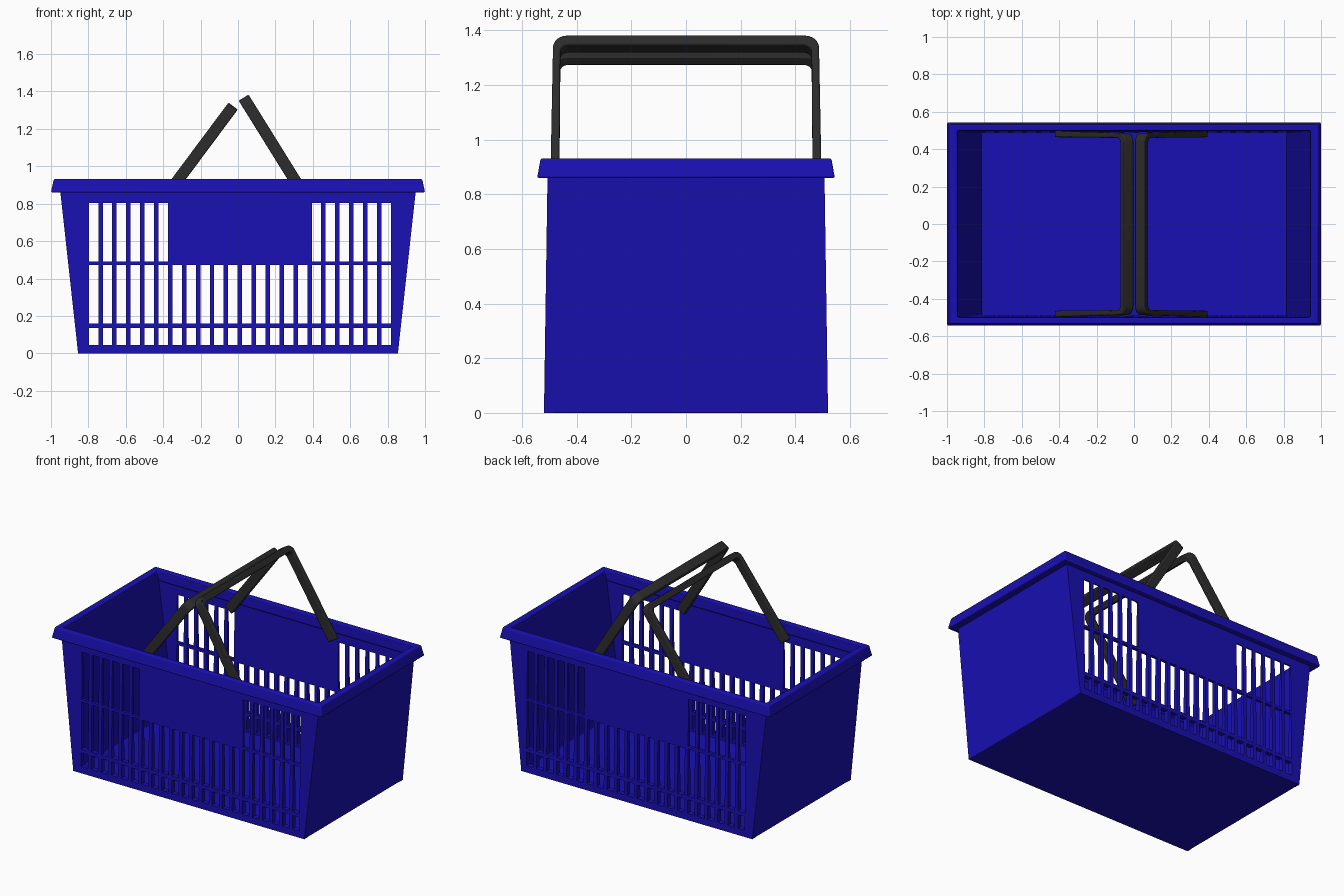
import bpy, bmesh, math
from mathutils import Vector

if "Cube" in bpy.data.objects:
    bpy.data.objects.remove(bpy.data.objects["Cube"])


def material(name, rgb):
    m = bpy.data.materials.new(name)
    m.diffuse_color = (*rgb, 1)
    m.use_nodes = True
    m.node_tree.nodes["Principled BSDF"].inputs["Base Color"].default_value = m.diffuse_color
    return m


BLUE = material("blue_plastic", (0.01, 0.005, 0.45))
BLACK = material("black_plastic", (0.025, 0.025, 0.025))


def finish(bm, name, mat, bevel=0.0, segments=2):
    bmesh.ops.recalc_face_normals(bm, faces=bm.faces)
    me = bpy.data.meshes.new(name)
    bm.to_mesh(me)
    bm.free()
    me.materials.append(mat)
    ob = bpy.data.objects.new(name, me)
    bpy.context.collection.objects.link(ob)
    if bevel:
        b = ob.modifiers.new("bevel", 'BEVEL')
        b.width, b.segments, b.limit_method = bevel, segments, 'ANGLE'
    bpy.context.view_layer.objects.active = ob
    ob.select_set(True)
    bpy.ops.object.shade_smooth_by_angle(angle=math.radians(35))
    ob.select_set(False)
    return ob


def prism(a, b):
    """Closed solid between two matching point loops."""
    bm = bmesh.new()
    va, vb = [bm.verts.new(p) for p in a], [bm.verts.new(p) for p in b]
    bm.faces.new(va)
    bm.faces.new(vb[::-1])
    n = len(a)
    for i in range(n):
        j = (i + 1) % n
        bm.faces.new((va[i], vb[i], vb[j], va[j]))
    return bm


# Wall slopes: outside leans in, inside leans out
def outer_y(z): return 0.52 - 0.015 * z
def inner_y(z): return 0.485 + 0.015 * z


# Floor and the two solid end walls as one U section
half = [(0.855, 0), (0.955, 0.91), (0.942, 0.91), (0.815, 0.03)]
section = half + [(-x, z) for x, z in half[::-1]]
finish(prism([(x, -outer_y(z) + 0.001, z) for x, z in section],
             [(x, outer_y(z) - 0.001, z) for x, z in section]),
       "floor_and_ends", BLUE, 0.004)

# Slotted long walls, with a solid panel in the upper middle
SLOTS, PITCH, GAP = 22, 0.0745, 0.0505
start = -(SLOTS - 1) * PITCH / 2 - GAP / 2 + 0.01
xs = [None]
for i in range(SLOTS):
    xs += [start + i * PITCH, start + i * PITCH + GAP]
xs.append(None)
zs = [0, 0.045, 0.135, 0.16, 0.472, 0.49, 0.805, 0.91]


def slotted_wall(name, side):
    bm = bmesh.new()
    grid = []
    for z in zs:
        edge = 0.855 + 0.11 * z
        cols = [-edge] + xs[1:-1] + [edge]
        grid.append([bm.verts.new((x, side * outer_y(z), z)) for x in cols])
    for r in range(len(zs) - 1):
        for c in range(len(xs) - 1):
            slot = c // 2
            is_slot = c % 2 == 1 and r in (1, 3, 5)
            if is_slot and not (r == 5 and 6 <= slot <= 15):
                continue
            bm.faces.new((grid[r][c], grid[r][c + 1], grid[r + 1][c + 1], grid[r + 1][c]))
    outer = bm.faces[:]
    ext = bmesh.ops.extrude_face_region(bm, geom=outer, use_keep_orig=True)
    for v in ext["geom"]:
        if isinstance(v, bmesh.types.BMVert):
            v.co.y = side * inner_y(v.co.z)
    loose = [v for v in bm.verts if not v.link_faces]
    bmesh.ops.delete(bm, geom=loose, context='VERTS')
    finish(bm, name, BLUE)


slotted_wall("front_wall", -1)
slotted_wall("back_wall", 1)

# Flared rim swept around the top
bm = bmesh.new()
rim = [(1.0, 0.545, 0.86), (0.985, 0.532, 0.932), (0.945, 0.500, 0.932), (0.938, 0.496, 0.86)]
loops = [[bm.verts.new((sx * x, sy * y, z)) for sx, sy in ((-1, -1), (1, -1), (1, 1), (-1, 1))]
         for x, y, z in rim]
for k in range(4):
    a, b = loops[k], loops[(k + 1) % 4]
    for i in range(4):
        j = (i + 1) % 4
        bm.faces.new((a[i], a[j], b[j], b[i]))
finish(bm, "rim", BLUE, 0.007)


# Folding handles: flat U outline with rounded corners, leaning to the middle
def u_half(foot_y, top_y, height, radius):
    pts = [(foot_y, 0)]
    for i in range(7):
        t = math.radians(15 * i)
        pts.append((top_y - radius + radius * math.cos(t), height - radius + radius * math.sin(t)))
    return pts


def handle(name, foot, top, width=0.062):
    foot, top = Vector(foot), Vector(top)
    axis = top - foot
    length = axis.length
    axis.normalize()
    across = Vector((-axis.y, axis.x)) * width / 2
    o = u_half(0.497, 0.487, length, 0.05)
    n = u_half(0.464, 0.460, length - 0.04, 0.03)
    outline = (o + [(-y, h) for y, h in o[::-1]]
               + [(-y, h) for y, h in n] + n[::-1])

    def place(s):
        res = []
        for y, h in outline:
            p = foot + axis * h + across * s
            res.append((p.x, y, p.y))
        return res
    finish(prism(place(-1), place(1)), name, BLACK, 0.006)


handle("right_handle", (0.37, 0.82), (0.03, 1.367))
handle("left_handle", (-0.40, 0.82), (-0.026, 1.322))
